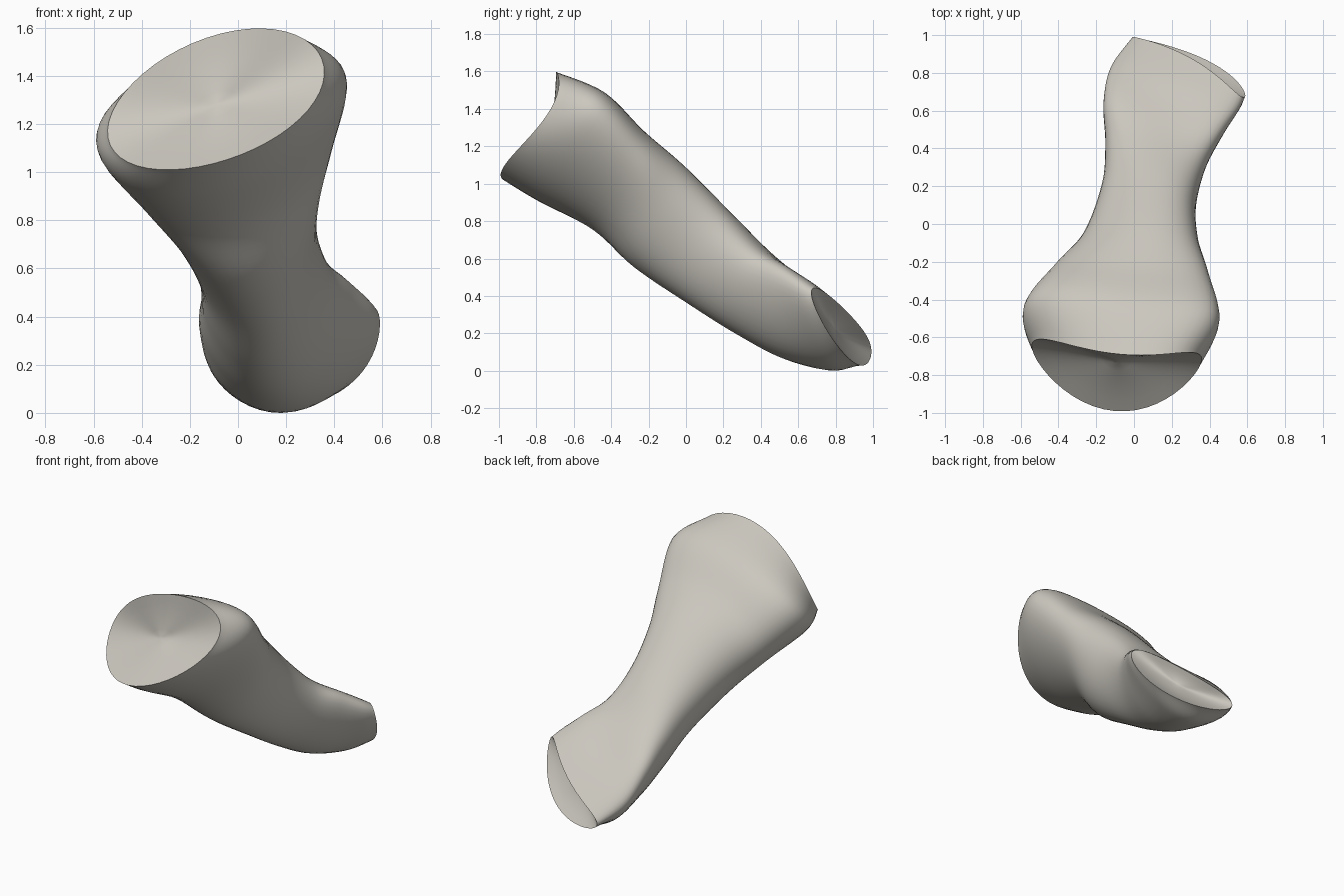
import bpy, bmesh, math
from mathutils import Vector

SEGMENTS = 48
STEPS = 7

# Cross-sections from the wide head to the narrow foot: left, top, right, bottom
SECTIONS = [
    [(-.54, -.64, 1.17), (-.07, -.69, 1.57), (.36, -.72, 1.40), (-.1, -.99, 1.03)],
    [(-.58, -.43, 1.15), (0, -.42, 1.46), (.45, -.53, 1.33), (-.13, -.8, .91)],
    [(-.42, -.22, .98), (.05, -.22, 1.27), (.39, -.28, 1.08), (-.08, -.5, .75)],
    [(-.27, -.06, .8), (.08, 0, 1.08), (.34, -.1, .88), (.03, -.28, .55)],
    [(-.17, .2, .6), (.1, .25, .83), (.33, .1, .72), (.1, 0, .36)],
    [(-.15, .42, .47), (.12, .45, .63), (.38, .3, .57), (.12, .27, .19)],
    [(-.16, .64, .36), (.16, .62, .49), (.47, .47, .5), (.18, .52, .06)],
    [(-.12, .83, .2), (.2, .76, .39), (.56, .61, .43), (.27, .76, .01)],
    [(0, .99, .08), (.3, .88, .29), (.58, .67, .42), (.42, .85, .08)],
]


def ring(section):
    """Smooth closed loop through the four extreme points."""
    left, top, right, bottom = (Vector(p) for p in section)
    centre = (left + top + right + bottom) / 4
    across, up = (right - left) / 2, (top - bottom) / 2
    bend = (left + right - top - bottom) / 4
    loop = []
    for i in range(SEGMENTS):
        a = math.tau * i / SEGMENTS
        loop.append(centre + across * math.cos(a) + up * math.sin(a)
                    + bend * math.cos(2 * a))
    return loop


def blend(p, q, r, s, t):
    """Catmull-Rom curve from q to r."""
    return (q * 2 + (r - p) * t + (p * 2 - q * 5 + r * 4 - s) * t ** 2
            + (q * 3 - p - r * 3 + s) * t ** 3) / 2


def loft(sections):
    rings = [ring(s) for s in sections]
    last = len(rings) - 1
    loops = []
    for i in range(last):
        near = [rings[max(i - 1, 0)], rings[i], rings[i + 1], rings[min(i + 2, last)]]
        for k in range(STEPS):
            loops.append([blend(*pts, k / STEPS) for pts in zip(*near)])
    loops.append(rings[last])
    return loops


def hollow(loop, inward):
    """Shrinking loops that form a shallow dished end."""
    centre = sum(loop, Vector()) / len(loop)
    return [[centre.lerp(p, s) + inward * (1 - s * s) for p in loop]
            for s in (.8, .6, .4, .2, .05)]


# Bone body with a dished joint surface at each end
body = loft(SECTIONS)
head_dish = hollow(body[0], Vector((0, .03, -.02)))
foot_dish = hollow(body[-1], Vector((-.03, -.05, 0)))
loops = head_dish[::-1] + body + foot_dish

bm = bmesh.new()
rows = [[bm.verts.new(p) for p in loop] for loop in loops]
for a, b in zip(rows, rows[1:]):
    for i in range(SEGMENTS):
        j = (i + 1) % SEGMENTS
        bm.faces.new((a[i], a[j], b[j], b[i]))
bm.faces.new(rows[0])
bm.faces.new(rows[-1])
bmesh.ops.recalc_face_normals(bm, faces=bm.faces)

# Rest on the ground, centred
for axis in range(3):
    values = [v.co[axis] for v in bm.verts]
    shift = min(values) if axis == 2 else (min(values) + max(values)) / 2
    for v in bm.verts:
        v.co[axis] -= shift

cube = bpy.data.objects.get("Cube")
if cube:
    bpy.data.objects.remove(cube)

mesh = bpy.data.meshes.new("bone")
bm.to_mesh(mesh)
bm.free()
bone = bpy.data.objects.new("bone", mesh)
bpy.context.collection.objects.link(bone)

# Pale bone colour
colour = (.6, .575, .52, 1)
material = bpy.data.materials.new("pale bone")
material.use_nodes = True
material.diffuse_color = colour
material.node_tree.nodes["Principled BSDF"].inputs["Base Color"].default_value = colour
mesh.materials.append(material)

bpy.ops.object.select_all(action="DESELECT")
bone.select_set(True)
bpy.context.view_layer.objects.active = bone
bpy.ops.object.shade_smooth_by_angle(angle=math.radians(40))
